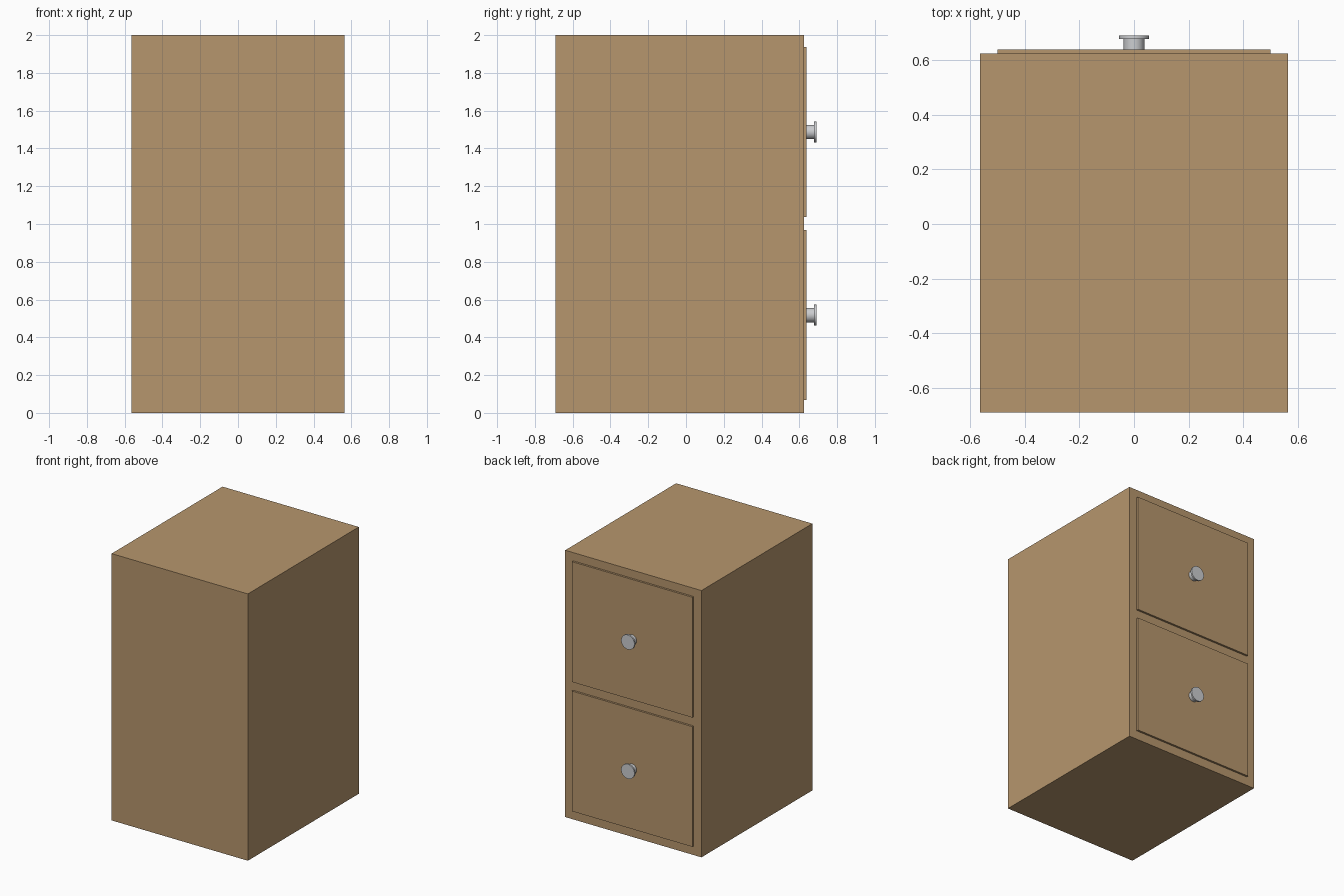
import bpy
import math

if "Cube" in bpy.data.objects:
    bpy.data.objects.remove(bpy.data.objects["Cube"])


def material(name, rgb):
    m = bpy.data.materials.new(name)
    m.diffuse_color = (*rgb, 1.0)
    m.use_nodes = True
    m.node_tree.nodes["Principled BSDF"].inputs["Base Color"].default_value = m.diffuse_color
    return m


wood = material("light wood", (0.47, 0.305, 0.153))
metal = material("pale metal", (0.60, 0.61, 0.63))


def box(name, lo, hi, mat):
    bpy.ops.mesh.primitive_cube_add(size=1, location=[(a + b) / 2 for a, b in zip(lo, hi)])
    ob = bpy.context.object
    ob.name = name
    ob.scale = [b - a for a, b in zip(lo, hi)]
    bpy.ops.object.transform_apply(location=False, rotation=False, scale=True)
    ob.data.materials.append(mat)


def disc(name, radius, y0, y1, z):
    bpy.ops.mesh.primitive_cylinder_add(vertices=32, radius=radius, depth=y1 - y0,
                                        location=(0, (y0 + y1) / 2, z),
                                        rotation=(math.pi / 2, 0, 0))
    ob = bpy.context.object
    ob.name = name
    ob.data.materials.append(metal)
    bpy.ops.object.shade_smooth_by_angle(angle=math.radians(35))


# cabinet carcass
box("cabinet_body", (-0.565, -0.69, 0), (0.565, 0.624, 2.0), wood)

# two drawers with round knobs, on the +y side
for label, z0, z1 in (("lower", 0.067, 0.968), ("upper", 1.036, 1.938)):
    mid = (z0 + z1) / 2
    box(label + "_drawer_front", (-0.5, 0.61, z0), (0.5, 0.639, z1), wood)
    disc(label + "_knob_stem", 0.038, 0.63, 0.680, mid)
    disc(label + "_knob_cap", 0.055, 0.678, 0.69, mid)
